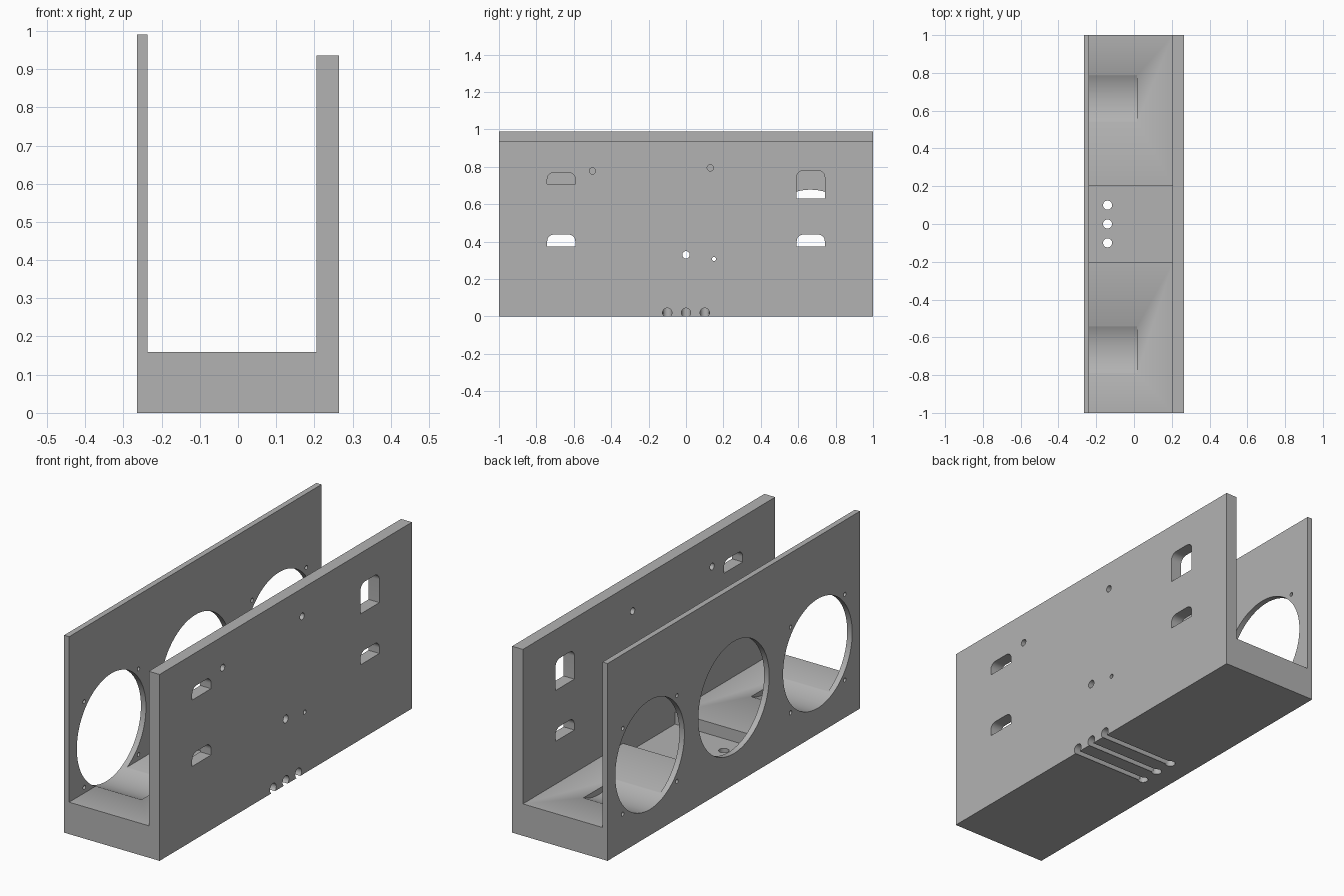
import bpy, bmesh, math
from mathutils import Matrix

if "Cube" in bpy.data.objects:
    bpy.data.objects.remove(bpy.data.objects["Cube"])

grey = bpy.data.materials.new("light grey")
grey.diffuse_color = (0.45, 0.45, 0.45, 1)
grey.use_nodes = True
grey.node_tree.nodes["Principled BSDF"].inputs["Base Color"].default_value = grey.diffuse_color


def prism(name, points, depth, matrix):
    """Extrude a 2D outline along local z, then place it with a matrix."""
    bm = bmesh.new()
    face = bm.faces.new([bm.verts.new((a, b, 0)) for a, b in points])
    ext = bmesh.ops.extrude_face_region(bm, geom=[face])
    verts = [v for v in ext["geom"] if isinstance(v, bmesh.types.BMVert)]
    bmesh.ops.translate(bm, verts=verts, vec=(0, 0, depth))
    bmesh.ops.recalc_face_normals(bm, faces=bm.faces)
    bm.transform(matrix)
    mesh = bpy.data.meshes.new(name)
    bm.to_mesh(mesh)
    bm.free()
    ob = bpy.data.objects.new(name, mesh)
    bpy.context.collection.objects.link(ob)
    return ob


# local (a, b, depth) -> world (y, z, x) and (x, z, -y)
ALONG_X = Matrix(((0, 0, 1, 0), (1, 0, 0, 0), (0, 1, 0, 0), (0, 0, 0, 1)))
ALONG_Y = Matrix(((1, 0, 0, 0), (0, 0, -1, 0), (0, 1, 0, 0), (0, 0, 0, 1)))


def circle(a, b, r, n):
    return [(a + r * math.cos(2 * math.pi * i / n),
             b + r * math.sin(2 * math.pi * i / n)) for i in range(n)]


def arch(y0, y1, z0, z1, r=0.035, n=8):
    """Rectangle with rounded top corners."""
    pts = [(y0, z0), (y1, z0)]
    for cy, start in ((y1 - r, 0), (y0 + r, math.pi / 2)):
        for i in range(n + 1):
            t = start + math.pi / 2 * i / n
            pts.append((cy + r * math.cos(t), z1 - r + r * math.sin(t)))
    return pts


# U-shaped housing: thin tall wall, thick base, thicker short wall
profile = [(-0.265, 0), (0.265, 0), (0.265, 0.935), (0.205, 0.935),
           (0.205, 0.16), (-0.237, 0.16), (-0.237, 0.99), (-0.265, 0.99)]
housing = prism("housing", profile, 2, Matrix.Translation((0, 1, 0)) @ ALONG_Y)
housing.data.materials.append(grey)

cutters = []


def cut_x(name, points, x0, x1):
    cutters.append(prism(name, points, x1 - x0,
                         Matrix.Translation((x0, 0, 0)) @ ALONG_X))


def cut_z(name, points, z0, z1):
    cutters.append(prism(name, points, z1 - z0, Matrix.Translation((0, 0, z0))))


# Pocket in the middle of the base
cut_z("pocket_cutter", [(-0.237, -0.205), (0.205, -0.205),
                        (0.205, 0.205), (-0.237, 0.205)], 0.10, 0.16 + 0.02)

# Large openings in the thin wall; the outer two also scoop the base
cut_x("middle_opening_cutter", circle(0, 0.437, 0.281, 96), -0.3, -0.1)
for s in (-1, 1):
    cut_x("outer_opening_cutter", circle(s * 0.665, 0.404, 0.274, 96), -0.3, 0.017)
    for dy in (-0.215, 0.215):
        for dz in (-0.215, 0.215):
            cut_x("mount_hole_cutter",
                  circle(s * 0.665 + dy, 0.404 + dz, 0.01, 16), -0.3, -0.2)

# Arched slots in the thick wall
for y0, y1, z0, z1 in ((-0.742, -0.592, 0.375, 0.438), (0.592, 0.742, 0.375, 0.438),
                       (-0.742, -0.592, 0.708, 0.769), (0.592, 0.742, 0.63, 0.78)):
    cut_x("slot_cutter", arch(y0, y1, z0, z1), 0.15, 0.3)

# Small round holes in the thick wall
for y, z, r in ((-0.5, 0.778, 0.017), (0.13, 0.795, 0.017),
                (0, 0.33, 0.02), (0.15, 0.307, 0.011)):
    cut_x("wall_hole_cutter", circle(y, z, r, 24), 0.15, 0.3)

# Cable holes through the base, with channels along the underside
for y in (-0.1, 0, 0.1):
    cut_z("cable_hole_cutter", circle(-0.14, y, 0.024, 32), -0.1, 0.14)
    cut_x("cable_channel_cutter", circle(y, 0.02, 0.025, 32), -0.14, 0.3)

for c in cutters:
    mod = housing.modifiers.new(c.name, "BOOLEAN")
    mod.operation = "DIFFERENCE"
    mod.solver = "EXACT"
    mod.object = c

# Bake the cuts and remove the cutters
bpy.context.view_layer.update()
deps = bpy.context.evaluated_depsgraph_get()
housing_mesh = bpy.data.meshes.new_from_object(housing.evaluated_get(deps))
housing.modifiers.clear()
housing.data = housing_mesh
housing_mesh.materials.clear()
housing_mesh.materials.append(grey)
for c in cutters:
    bpy.data.objects.remove(c)

bpy.context.view_layer.objects.active = housing
housing.select_set(True)
bpy.ops.object.shade_smooth_by_angle(angle=math.radians(30))
